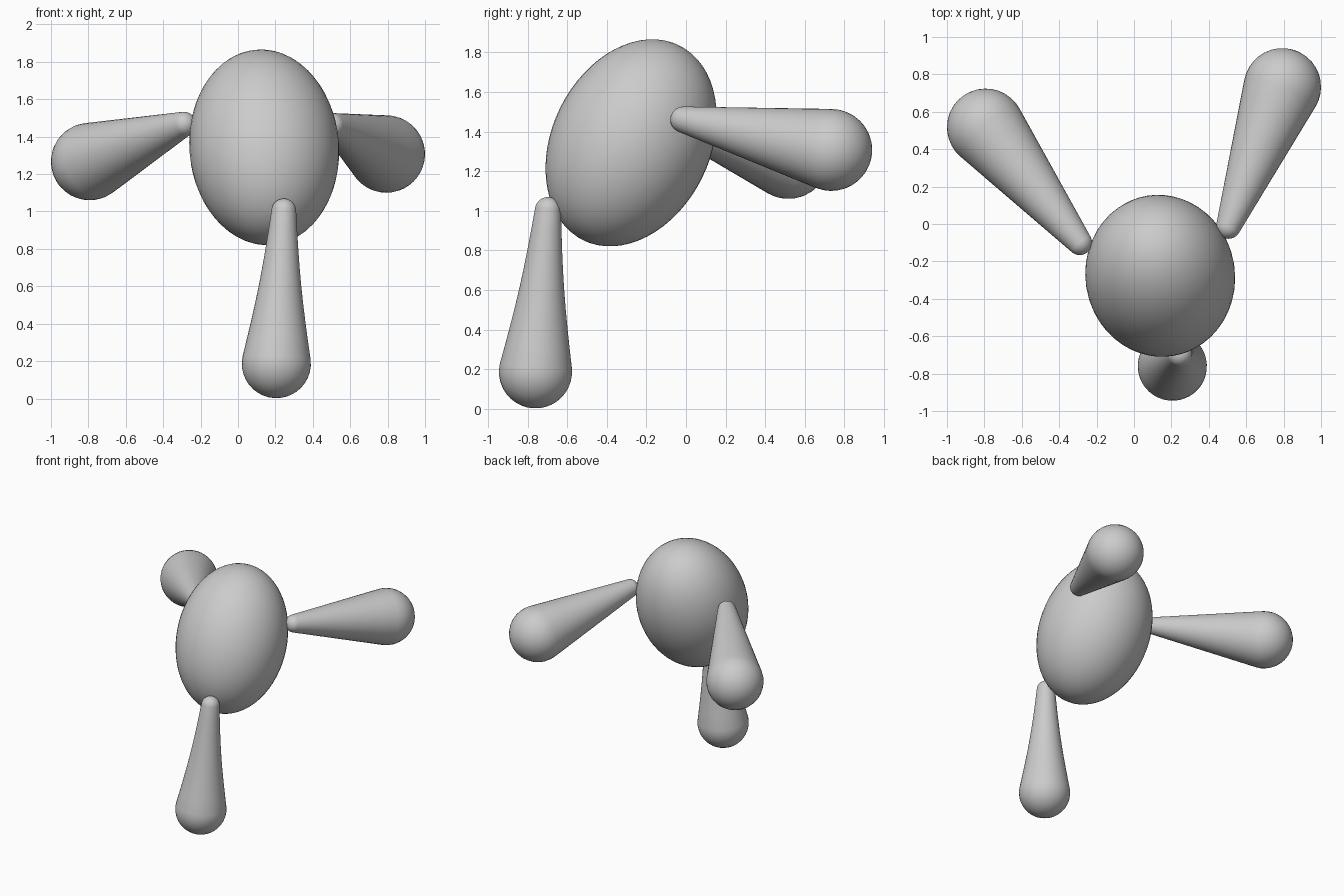
import bpy, bmesh, math
from mathutils import Vector

if "Cube" in bpy.data.objects:
    bpy.data.objects.remove(bpy.data.objects["Cube"])

grey = bpy.data.materials.new("plain_grey")
grey.diffuse_color = (0.6, 0.6, 0.6, 1)
grey.use_nodes = True
grey.node_tree.nodes["Principled BSDF"].inputs["Base Color"].default_value = grey.diffuse_color


def finish(obj, name):
    obj.name = name
    obj.data.materials.append(grey)
    for p in obj.data.polygons:
        p.use_smooth = True


def limb(name, tip, end, r_tip, r_end, waist=0.0):
    """Tapered limb with rounded ends, revolved around the tip-to-end axis."""
    tip, end = Vector(tip), Vector(end)
    length, n, steps = (end - tip).length, 40, 10
    lean = math.asin((r_end - r_tip) / length)
    # profile as (radius, distance along axis): tip cap, taper, end cap
    prof = []
    for i in range(1, steps + 1):
        a = -math.pi / 2 + (math.pi / 2 - lean) * i / steps
        prof.append((r_tip * math.cos(a), r_tip * math.sin(a)))
    ra, za = prof[-1]
    rb, zb = r_end * math.cos(lean), length - r_end * math.sin(lean)
    for i in range(1, 8):
        t = i / 8
        prof.append((ra + (rb - ra) * t - waist * math.sin(math.pi * t), za + (zb - za) * t))
    for i in range(steps):
        a = -lean + (math.pi / 2 + lean) * i / steps
        prof.append((r_end * math.cos(a), length + r_end * math.sin(a)))

    bm = bmesh.new()
    rings = [[bm.verts.new((r * math.cos(2 * math.pi * k / n), r * math.sin(2 * math.pi * k / n), z))
              for k in range(n)] for r, z in prof]
    first = bm.verts.new((0, 0, -r_tip))
    last = bm.verts.new((0, 0, length + r_end))
    for k in range(n):
        j = (k + 1) % n
        for lo, hi in zip(rings, rings[1:]):
            bm.faces.new((lo[k], lo[j], hi[j], hi[k]))
        bm.faces.new((first, rings[0][j], rings[0][k]))
        bm.faces.new((rings[-1][k], rings[-1][j], last))
    mesh = bpy.data.meshes.new(name)
    bm.to_mesh(mesh)
    bm.free()
    obj = bpy.data.objects.new(name, mesh)
    bpy.context.collection.objects.link(obj)
    obj.location = tip
    obj.rotation_euler = (end - tip).to_track_quat('Z', 'Y').to_euler()
    finish(obj, name)


# Egg-shaped body, leaning backwards
bpy.ops.mesh.primitive_uv_sphere_add(segments=48, ring_count=32, radius=1, location=(0.14, -0.277, 1.343))
body = bpy.context.object
body.scale = (0.4, 0.4, 0.549)
body.rotation_euler = Vector((-0.07, 0.44, 0.895)).to_track_quat('Z', 'Y').to_euler()
finish(body, "body")

# Three limbs, thin where they meet the body
limb("front_leg", (0.245, -0.697, 1.003), (0.205, -0.76, 0.187), 0.066, 0.185, 0.012)
limb("left_arm", (-0.29, -0.10, 1.467), (-0.793, 0.517, 1.267), 0.066, 0.207)
limb("right_arm", (0.505, -0.013, 1.46), (0.793, 0.733, 1.307), 0.066, 0.207)
